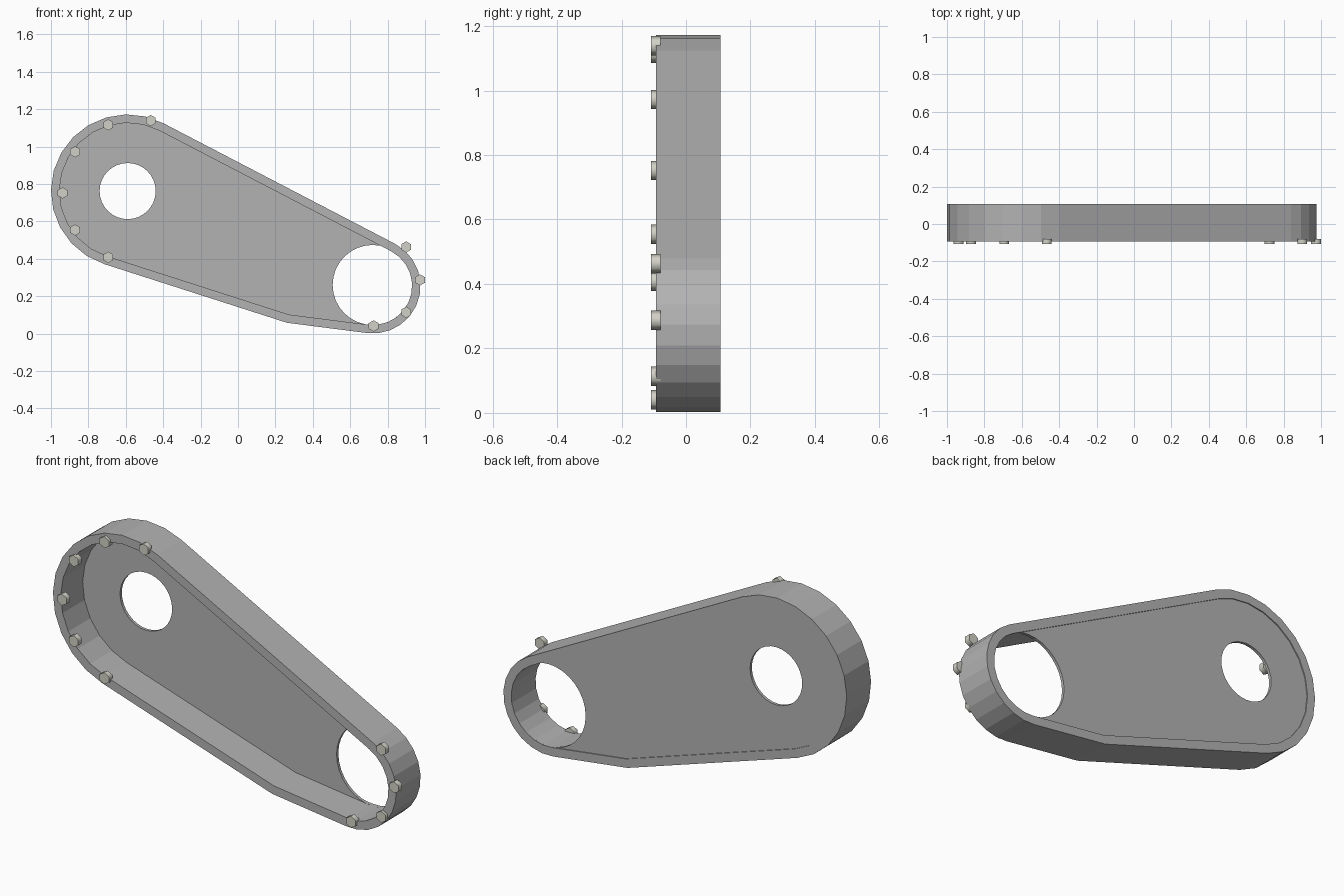
import bpy, bmesh
from math import radians, cos, sin, pi
from mathutils import Vector

if "Cube" in bpy.data.objects:
    bpy.data.objects.remove(bpy.data.objects["Cube"])

BIG, SMALL = Vector((-0.59, 0.762)), Vector((0.722, 0.255))
R_BIG, R_SMALL = 0.41, 0.254
FRONT, BACK = -0.093, 0.107
TOP, LOW_A, LOW_B = radians(62.2), radians(252.2), radians(-97.3)


def material(name, colour):
    mat = bpy.data.materials.new(name)
    mat.diffuse_color = (*colour, 1)
    mat.use_nodes = True
    mat.node_tree.nodes["Principled BSDF"].inputs["Base Color"].default_value = mat.diffuse_color
    return mat


DARK = material("dark_grey", (0.45, 0.45, 0.455))
STEEL = material("warm_steel", (0.64, 0.64, 0.57))


def direction(a):
    return Vector((cos(a), sin(a)))


def arc(c, r, a0, a1, n):
    return [c + r * direction(a0 + (a1 - a0) * i / n) for i in range(n + 1)]


def outline(inset):
    """Teardrop outline: two arcs joined by straight runs, with a kink underneath."""
    r1, r2 = R_BIG - inset, R_SMALL - inset
    na, nb = direction(LOW_A), direction(LOW_B)
    da, db = na.dot(BIG) + r1, nb.dot(SMALL) + r2
    det = na.x * nb.y - na.y * nb.x
    kink = Vector(((da * nb.y - na.y * db) / det, (na.x * db - da * nb.x) / det))
    return arc(BIG, r1, TOP, LOW_A, 13) + [kink] + arc(SMALL, r2, LOW_B, TOP, 11)


def finish(bm, name, mat):
    bmesh.ops.recalc_face_normals(bm, faces=bm.faces)
    me = bpy.data.meshes.new(name)
    bm.to_mesh(me)
    bm.free()
    me.materials.append(mat)
    ob = bpy.data.objects.new(name, me)
    bpy.context.collection.objects.link(ob)
    return ob


def prism(name, pts, y0, y1, mat=DARK):
    bm = bmesh.new()
    a, b = [[bm.verts.new((p.x, y, p.y)) for p in pts] for y in (y0, y1)]
    bm.faces.new(a)
    bm.faces.new(b[::-1])
    for i in range(len(pts)):
        j = (i + 1) % len(pts)
        bm.faces.new((a[i], b[i], b[j], a[j]))
    return finish(bm, name, mat)


# Rim wall
bm = bmesh.new()
loops = [[bm.verts.new((p.x, y, p.y)) for p in outline(o)]
         for o, y in ((0, FRONT), (0, BACK), (0.045, BACK), (0.045, FRONT))]
n = len(loops[0])
for k in range(4):
    a, b = loops[k], loops[(k + 1) % 4]
    for i in range(n):
        j = (i + 1) % n
        bm.faces.new((a[i], a[j], b[j], b[i]))
finish(bm, "cover_rim", DARK)

# Back plate with two shaft holes
plate = prism("back_plate", outline(0.04), 0.087, 0.102)
for i, (c, r) in enumerate(((BIG, 0.15), (Vector((0.72, 0.26)), 0.214))):
    cutter = prism(f"hole_cutter_{i}", arc(c, r, 0, 2 * pi * 31 / 32, 31), 0.05, 0.15)
    cutter.hide_render = True
    cutter.hide_set(True)
    mod = plate.modifiers.new("hole", 'BOOLEAN')
    mod.operation = 'DIFFERENCE'
    mod.solver = 'EXACT'
    mod.object = cutter

# Hexagonal bolt heads around the rim, softly shaded around their sides
bolts = [(-0.467, 1.139), (-0.694, 1.116), (-0.871, 0.972), (-0.938, 0.752), (-0.871, 0.554),
         (-0.694, 0.408), (0.899, 0.463), (0.973, 0.287), (0.899, 0.114), (0.725, 0.041)]
for i, p in enumerate(bolts):
    bolt = prism(f"bolt_{i}", arc(Vector(p), 0.03, pi / 6, pi / 6 + 5 * pi / 3, 5),
                 -0.108, -0.079, STEEL)
    bpy.ops.object.select_all(action='DESELECT')
    bolt.select_set(True)
    bpy.context.view_layer.objects.active = bolt
    bpy.ops.object.shade_smooth_by_angle(angle=radians(65))
